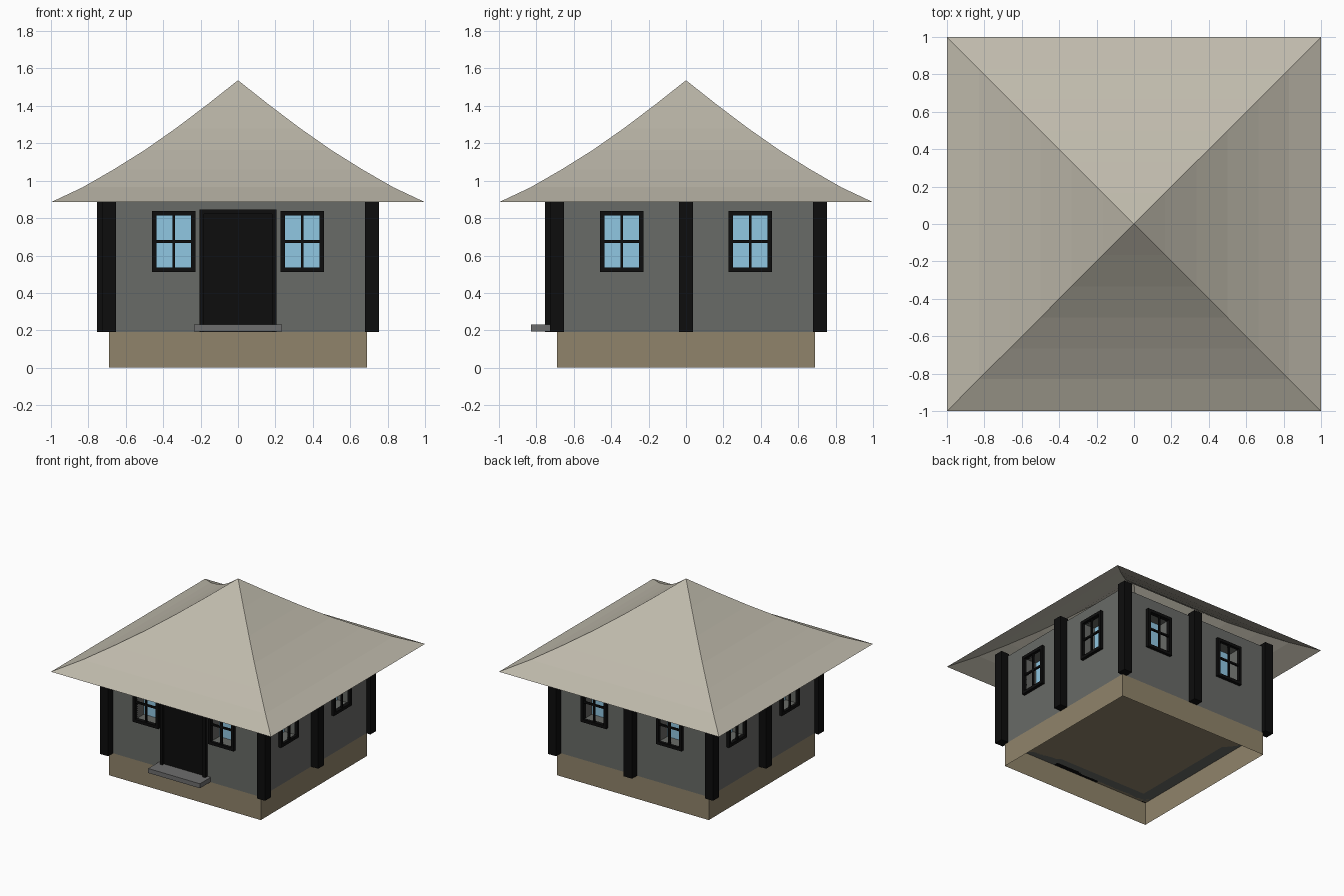
import bpy, bmesh, math
from mathutils import Matrix, Vector

cube = bpy.data.objects.get("Cube")
if cube:
    bpy.data.objects.remove(cube, do_unlink=True)


def material(name, color):
    m = bpy.data.materials.new(name)
    m.use_nodes = True
    m.diffuse_color = (*color, 1)
    bsdf = m.node_tree.nodes["Principled BSDF"]
    bsdf.inputs["Base Color"].default_value = (*color, 1)
    bsdf.inputs["Roughness"].default_value = 0.9
    return m


THATCH = material("pale thatch", (0.52, 0.49, 0.41))
PLASTER = material("grey plaster", (0.14, 0.145, 0.135))
TIMBER = material("black timber", (0.004, 0.004, 0.004))
GLASS = material("blue glass", (0.28, 0.57, 0.76))
EARTH = material("brown footing", (0.28, 0.23, 0.145))
STONE = material("grey stone", (0.155, 0.155, 0.155))


def finish(name, bm, mat):
    mesh = bpy.data.meshes.new(name)
    bm.to_mesh(mesh)
    bm.free()
    mesh.materials.append(mat)
    obj = bpy.data.objects.new(name, mesh)
    bpy.context.collection.objects.link(obj)
    return obj


def turn(quarter):
    return Matrix.Rotation(quarter * math.pi / 2, 4, 'Z')


def add_box(bm, xs, ys, zs, quarter=0):
    """Box between two limits on each axis, turned to one of the four sides."""
    spans = list(zip(xs, ys, zs))
    size = Vector([b - a for a, b in zip(*spans)])
    mid = Vector([(a + b) / 2 for a, b in zip(*spans)])
    bmesh.ops.create_cube(bm, size=1, matrix=turn(quarter) @ Matrix.Translation(mid)
                          @ Matrix.Diagonal((*size, 1)))


def boxes(name, mat, *specs):
    bm = bmesh.new()
    for spec in specs:
        add_box(bm, *spec)
    return finish(name, bm, mat)


HALF = 0.69          # outer face of the walls
FLOOR = 0.19
SIDES = ("front", "left", "back", "right")

# Footing: open-bottomed box
bm = bmesh.new()
add_box(bm, (-HALF, HALF), (-HALF, HALF), (0, FLOOR))
bottom = [f for f in bm.faces if f.normal.z < -0.9]
bmesh.ops.delete(bm, geom=bottom, context='FACES')
finish("footing", bm, EARTH)

# Walls: panel grid with window openings, repeated on four sides and thickened
W_IN, W_OUT = 0.25, 0.435
Z_LOW, Z_HIGH = 0.535, 0.815
cols = (-HALF, -W_OUT, -W_IN, W_IN, W_OUT, HALF)
rows = (FLOOR, Z_LOW, Z_HIGH, 0.94)
bm = bmesh.new()
for q in range(4):
    for i in range(len(cols) - 1):
        for j in range(len(rows) - 1):
            if i in (1, 3) and j == 1:
                continue
            corners = ((i, j), (i + 1, j), (i + 1, j + 1), (i, j + 1))
            bm.faces.new([bm.verts.new(turn(q) @ Vector((cols[a], -HALF, rows[b])))
                          for a, b in corners])
bmesh.ops.remove_doubles(bm, verts=bm.verts, dist=0.001)
walls = finish("walls", bm, PLASTER)
thick = walls.modifiers.new("thickness", 'SOLIDIFY')
thick.thickness = 0.1
thick.offset = -1
thick.use_even_offset = True

# Windows: frame and glazing bars at the outside, glass at the inside
T = 0.024
BAR = 0.007
FRONT = (-0.715, -0.68)
for q, side in enumerate(SIDES):
    frame, glass = [], []
    for s in (-1, 1):
        a, b = sorted((s * W_IN, s * W_OUT))
        cx, cz = (a + b) / 2, (Z_LOW + Z_HIGH) / 2
        tall = (Z_LOW - T, Z_HIGH + T)
        frame += [((a - T, a), FRONT, tall, q),
                  ((b, b + T), FRONT, tall, q),
                  ((a, b), FRONT, (Z_LOW - T, Z_LOW), q),
                  ((a, b), FRONT, (Z_HIGH, Z_HIGH + T), q),
                  ((cx - BAR, cx + BAR), (-0.71, -0.695), (Z_LOW, Z_HIGH), q),
                  ((a, b), (-0.71, -0.695), (cz - BAR, cz + BAR), q)]
        glass.append(((a, b), (-0.6, -0.59), (Z_LOW, Z_HIGH), q))
    boxes(side + "_window_frames", TIMBER, *frame)
    boxes(side + "_window_glass", GLASS, *glass)

# Posts: offset at each corner, plus one in the middle of every side but the front
P = 0.0375
OUT = (-0.755, -0.68)
POST_Z = (FLOOR, 0.96)
for q, side in enumerate(SIDES):
    boxes(side + "_corner_post", TIMBER,
          ((-HALF - P, -HALF + P), OUT, POST_Z, q))
    if side != "front":
        boxes(side + "_middle_post", TIMBER, ((-P, P), OUT, POST_Z, q))

# Door with jambs and lintel, and its doorstep
DOOR, TOP = 0.207, 0.845
boxes("door_panel", TIMBER, ((-DOOR, DOOR), (-0.697, -0.65), (FLOOR, TOP)))
boxes("door_frame", TIMBER,
      ((-DOOR, -DOOR + T), (-0.72, -0.68), (FLOOR, TOP)),
      ((DOOR - T, DOOR), (-0.72, -0.68), (FLOOR, TOP)),
      ((-DOOR, DOOR), (-0.72, -0.68), (TOP - T, TOP)))
boxes("doorstep", STONE, ((-0.235, 0.235), (-0.83, -0.68), (0.193, 0.23)))

# Roof: square rings lofted along a sagging profile up to a point
profile = [(1, 0.885), (0.83, 0.965), (0.665, 1.06), (0.5, 1.163),
           (0.333, 1.28), (0.167, 1.405)]
bm = bmesh.new()
rings = [[bm.verts.new(turn(q) @ Vector((-r, -r, z))) for q in range(4)]
         for r, z in profile]
apex = bm.verts.new((0, 0, 1.537))
for low, high in zip(rings, rings[1:]):
    for k in range(4):
        n = (k + 1) % 4
        bm.faces.new((low[k], low[n], high[n], high[k]))
for k in range(4):
    bm.faces.new((rings[-1][k], rings[-1][(k + 1) % 4], apex))
finish("roof", bm, THATCH)
